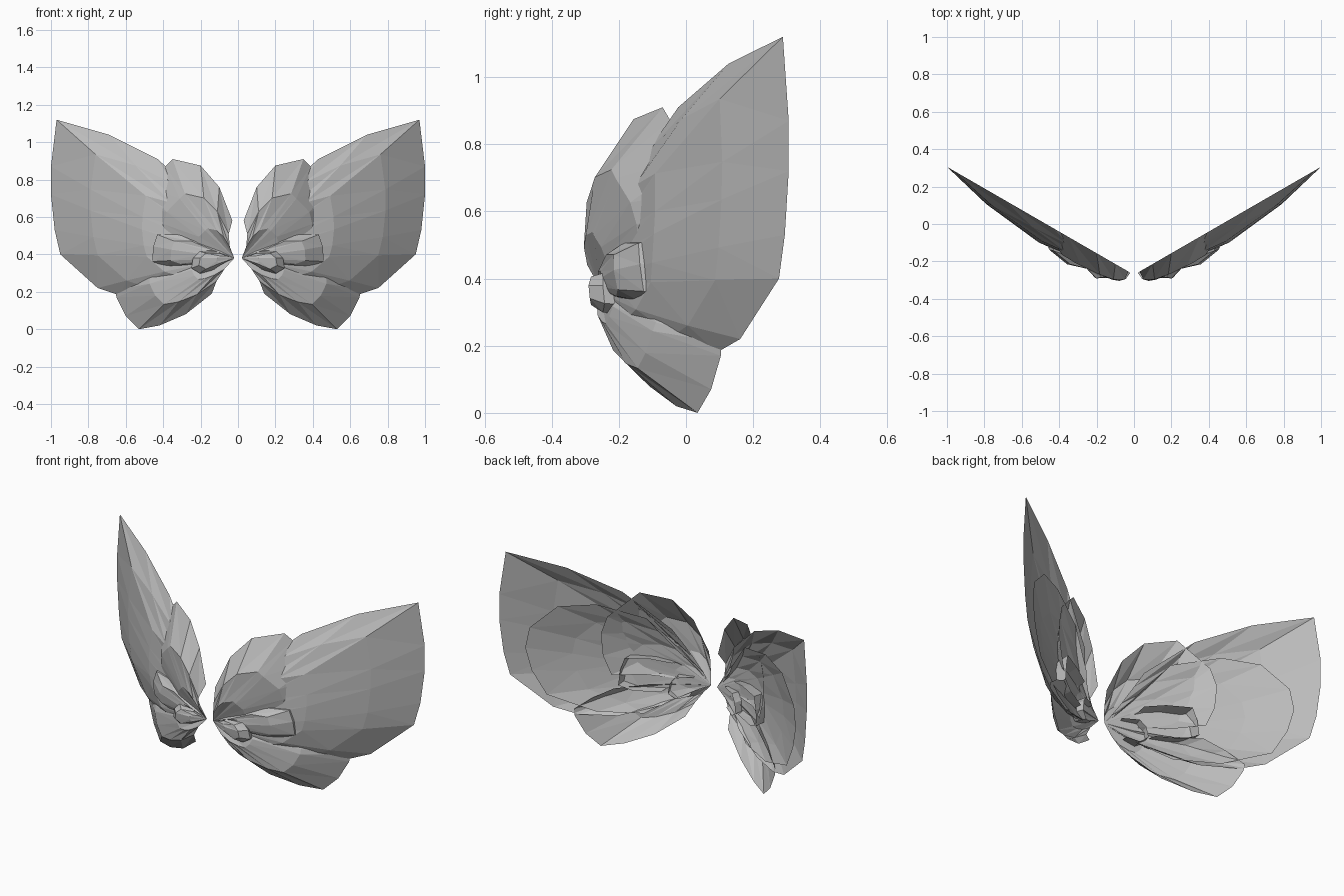
import bpy, bmesh, math
from mathutils import Vector

if "Cube" in bpy.data.objects:
    bpy.data.objects.remove(bpy.data.objects["Cube"])

grey = bpy.data.materials.new("wing_grey")
grey.diffuse_color = (0.5, 0.5, 0.5, 1)
grey.use_nodes = True
grey.node_tree.nodes["Principled BSDF"].inputs["Base Color"].default_value = grey.diffuse_color

ROOT = Vector((0.02, 0.38))
COS, SIN = math.cos(math.radians(30)), math.sin(math.radians(30))


def place(x, z, bulge, side):
    """Swing a point of the flat wing back by 30 degrees and push it forward."""
    along = (x - ROOT.x) / COS
    return (side * (x + SIN * bulge), -0.26 + SIN * along - COS * bulge, z)


def petal(name, rim, depth, rings, power=0.6):
    """Open-backed shell fanned from the root, rim flat, middle bulging forward."""
    last = len(rim) - 1
    for side, label in ((1, "left"), (-1, "right")):
        bm = bmesh.new()
        apex = bm.verts.new(place(ROOT.x, ROOT.y, 0, side))
        grid = []
        for i, point in enumerate(rim):
            across = math.sin(math.pi * (i + 0.4) / (last + 0.8)) ** power
            ray = []
            for t, height in rings + [(1, 0)]:
                p = ROOT.lerp(Vector(point), t)
                ray.append(bm.verts.new(place(p.x, p.y, depth * height * across, side)))
            grid.append(ray)
        for a, b in zip(grid, grid[1:]):
            faces = [(apex, a[0], b[0])]
            for k in range(len(a) - 1):
                faces += [(a[k], a[k + 1], b[k + 1]), (a[k], b[k + 1], b[k])]
            for f in faces:
                bm.faces.new(f if side < 0 else f[::-1])
        bmesh.ops.recalc_face_normals(bm, faces=bm.faces)
        if sum((f.normal.y * f.calc_area() for f in bm.faces)) > 0:
            bmesh.ops.reverse_faces(bm, faces=bm.faces)
        mesh = bpy.data.meshes.new(f"{label}_{name}")
        bm.to_mesh(mesh)
        bm.free()
        mesh.materials.append(grey)
        bpy.context.collection.objects.link(bpy.data.objects.new(mesh.name, mesh))


soft = [(0.2, 0.7), (0.45, 1), (0.75, 0.65)]
steep = [(0.3, 0.6), (0.65, 1), (0.9, 0.85)]

# Large outer petal
petal("outer_petal", [(0.2, 0.7), (0.43, 0.91), (0.69, 1.04), (0.97, 1.12), (1, 0.87),
                      (1, 0.72), (0.98, 0.53), (0.95, 0.4), (0.75, 0.22), (0.63, 0.18),
                      (0.45, 0.18), (0.25, 0.25)], 0.105, soft)

# Upper rounded petal
petal("upper_petal", [(0.03, 0.58), (0.1, 0.76), (0.2, 0.875), (0.35, 0.91), (0.39, 0.87),
                      (0.5, 0.76), (0.53, 0.66), (0.52, 0.53), (0.48, 0.42)], 0.12,
      [(0.3, 0.75), (0.65, 0.85)], 0.4)

# Lower rounded petal
petal("lower_petal", [(0.14, 0.19), (0.28, 0.08), (0.42, 0.02), (0.53, 0), (0.6, 0.07),
                      (0.65, 0.17), (0.655, 0.21), (0.57, 0.28), (0.47, 0.34)], 0.1,
      [(0.3, 0.8), (0.65, 0.9)], 0.5)

# Nested shell inside the outer petal
petal("inner_petal", [(0.18, 0.58), (0.32, 0.76), (0.55, 0.83), (0.73, 0.81), (0.86, 0.68),
                      (0.88, 0.56), (0.85, 0.43), (0.78, 0.29), (0.55, 0.2), (0.33, 0.2)],
      0.07, soft)

# Short central petals by the root
petal("middle_petal", [(0.2, 0.5), (0.3, 0.52), (0.42, 0.52), (0.44, 0.45), (0.45, 0.36),
                       (0.38, 0.33), (0.25, 0.33)], 0.13, steep)
petal("small_petal", [(0.1, 0.42), (0.18, 0.42), (0.21, 0.38), (0.22, 0.32), (0.18, 0.29),
                      (0.12, 0.31)], 0.12, steep)
